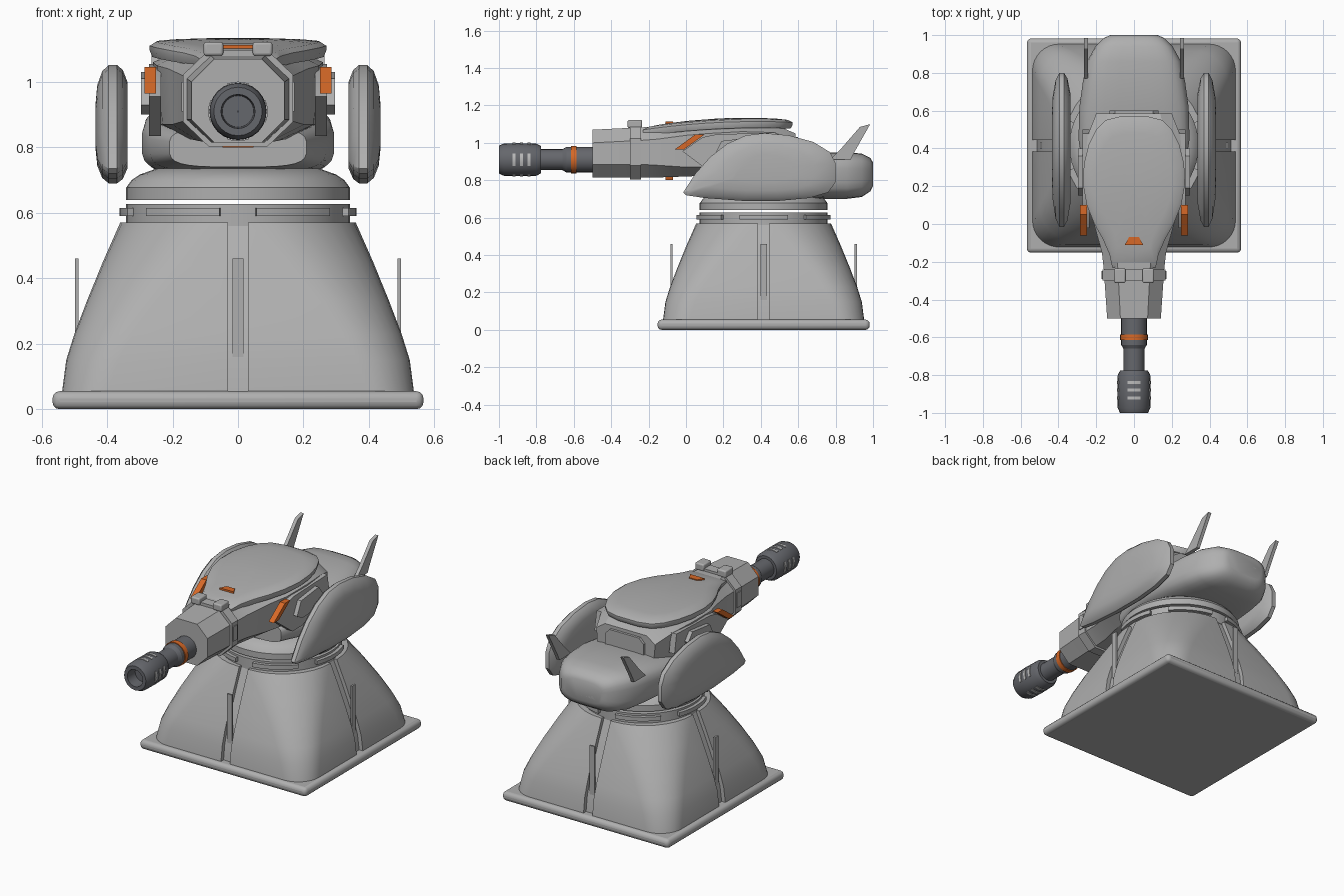
import bpy, bmesh, math
from mathutils import Vector

if "Cube" in bpy.data.objects:
    bpy.data.objects.remove(bpy.data.objects["Cube"])

CY = 0.415      # centre of the base and turntable along y
BZ = 0.91       # height of the barrel axis


def material(name, rgb):
    m = bpy.data.materials.new(name)
    m.diffuse_color = (*rgb, 1)
    m.use_nodes = True
    m.node_tree.nodes["Principled BSDF"].inputs["Base Color"].default_value = m.diffuse_color
    return m


GREY = material("light grey", (0.43, 0.43, 0.43))
DARK = material("gunmetal", (0.13, 0.135, 0.15))
ORANGE = material("orange", (0.68, 0.14, 0.02))
PALE = material("pale slot grey", (0.5, 0.5, 0.5))


def finish(name, bm, mat, angle=30):
    bmesh.ops.recalc_face_normals(bm, faces=bm.faces)
    me = bpy.data.meshes.new(name)
    bm.to_mesh(me)
    bm.free()
    me.materials.append(mat)
    me.shade_smooth()
    me.set_sharp_from_angle(angle=math.radians(angle))
    ob = bpy.data.objects.new(name, me)
    bpy.context.collection.objects.link(ob)
    return ob


def loft(name, rings, mat, angle=30, closed=False):
    """Skin equal-length rings; cap the ends, or join last to first."""
    bm = bmesh.new()
    vs = [[bm.verts.new(p) for p in r] for r in rings]
    n = len(vs[0])
    pairs = list(zip(vs, vs[1:])) + ([(vs[-1], vs[0])] if closed else [])
    for a, b in pairs:
        for i in range(n):
            j = (i + 1) % n
            bm.faces.new((a[i], a[j], b[j], b[i]))
    if not closed:
        bm.faces.new(vs[0])
        bm.faces.new(vs[-1])
    return finish(name, bm, mat, angle)


def box(name, lo, hi, mat, bevel=0.0):
    rings = [[(lo[0], lo[1], z), (hi[0], lo[1], z), (hi[0], hi[1], z), (lo[0], hi[1], z)]
             for z in (lo[2], hi[2])]
    ob = loft(name, rings, mat)
    if bevel:
        b = ob.modifiers.new("bevel", 'BEVEL')
        b.width, b.segments = bevel, 3
    return ob


def plate(name, pts, x0, x1, mat):
    """Side-view (y, z) outline extruded along x, on both sides."""
    for s, side in ((1, "right"), (-1, "left")):
        loft(f"{name}_{side}", [[(s * x, y, z) for y, z in pts] for x in (x0, x1)], mat)


def upright(r, a, t):       # polar around the turntable axis
    return (r * math.sin(a), CY - r * math.cos(a), t)


def lengthwise(r, a, t):    # polar around the barrel axis
    return (r * math.sin(a), t, BZ + r * math.cos(a))


def lathe(name, prof, polar, mat, n=48, closed=False):
    rings = [[polar(r, 2 * math.pi * i / n, t) for i in range(n)] for r, t in prof]
    return loft(name, rings, mat, 30, closed)


def arc_block(name, polar, r0, r1, t0, t1, mid, half, mat, n=8):
    angs = [math.radians(mid - half + 2 * half * i / n) for i in range(n + 1)]
    rings = [[polar(r0, a, t0), polar(r1, a, t0), polar(r1, a, t1), polar(r0, a, t1)] for a in angs]
    loft(name, rings, mat)


# ---- base plate
box("base_plate", (-0.567, CY - 0.567, 0), (0.567, CY + 0.567, 0.055), GREY, 0.022)

# ---- flared skirt: four corner panels over a recessed core
LEVELS = [(0.05, 0.538, 0.14), (0.15, 0.525, 0.16), (0.23, 0.50, 0.18),
          (0.33, 0.462, 0.21), (0.45, 0.413, 0.26), (0.57, 0.36, 0.32)]


def quarter(h, r, gap, n=8):
    arc = [(h - r + r * math.sin(math.pi / 2 * i / n), h - r + r * math.cos(math.pi / 2 * i / n))
           for i in range(n + 1)]
    return [(gap, h)] + arc + [(h, gap)]


for k in range(4):
    c, s = round(math.cos(k * math.pi / 2)), round(math.sin(k * math.pi / 2))
    turn = lambda p, z: (c * p[0] - s * p[1], CY + s * p[0] + c * p[1], z)
    rings = []
    for z, h, r in LEVELS:
        loop = quarter(h, r, 0.03) + quarter(h - 0.04, r - 0.04, 0.03)[::-1]
        rings.append([turn(p, z) for p in loop])
    loft(f"skirt_panel_{k}", rings, GREY)
    # upright rib standing in each groove
    rib = [turn(p, z) for z in (0.16, 0.46)
           for p in ((-0.017, 0.487), (0.017, 0.487), (0.017, 0.498), (-0.017, 0.498))]
    loft(f"groove_rib_{k}", [rib[:4], rib[4:]], GREY)

core = []
for z, h, r in LEVELS:
    ring = []
    for k in range(4):
        c, s = round(math.cos(k * math.pi / 2)), round(math.sin(k * math.pi / 2))
        for x, y in quarter(h - 0.025, r - 0.025, 0.025)[::-1]:
            ring.append((c * x - s * y, CY + s * x + c * y, z))
    core.append(ring)
loft("skirt_core", core, GREY)

# ---- collar with raised segments, and the floating turntable
lathe("collar", [(0.342, 0.56), (0.342, 0.627)], upright, GREY)
for k in range(6):
    arc_block(f"collar_segment_{k}", upright, 0.33, 0.362, 0.59, 0.615, 30 + 60 * k, 21, GREY)
lathe("turntable", [(0.342, 0.64), (0.342, 0.677), (0.325, 0.70), (0.30, 0.717), (0.25, 0.735)],
      upright, GREY)


# ---- rear pod: rounded-box sections along y
def soft_ring(y, w, zb, zt, n=28, e=0.55):
    out = []
    for i in range(n):
        a = 2 * math.pi * (i + 0.5) / n
        c, s = math.cos(a), math.sin(a)
        out.append((w * math.copysign(abs(c) ** e, c), y,
                    (zb + zt) / 2 + (zt - zb) / 2 * math.copysign(abs(s) ** e, s)))
    return out


POD = [(0.12, 0.21, 0.74, 0.86), (0.28, 0.27, 0.725, 0.88), (0.45, 0.295, 0.715, 0.91),
       (0.62, 0.29, 0.705, 0.94), (0.75, 0.272, 0.70, 0.95), (0.86, 0.25, 0.70, 0.95),
       (0.94, 0.205, 0.71, 0.943), (0.985, 0.16, 0.74, 0.92), (1.0, 0.125, 0.77, 0.895)]
loft("rear_pod", [soft_ring(*p) for p in POD], GREY, 40)
box("rear_slot_plate", (-0.08, 0.985, 0.80), (0.08, 1.0, 0.85), GREY)
plate("tail_fin", [(0.77, 0.91), (0.88, 0.91), (0.90, 0.95), (0.985, 1.10), (0.93, 1.085), (0.83, 0.97)],
      0.243, 0.265, GREY)


# ---- gun housing: eight-sided sections along y
def octagon(y, w, zb, zt, cx, cz, f):
    half = [(w * f - cx, zb), (w * f, zb + cz), (w, zt - cz), (w - cx, zt)]
    return [(x, y, z) for x, z in half] + [(-x, y, z) for x, z in half[::-1]]


BODY = [(-0.50, 0.142, 0.815, 1.07, 0.07, 0.07, 1), (-0.24, 0.16, 0.815, 1.083, 0.075, 0.07, 1),
        (-0.15, 0.17, 0.815, 1.085, 0.075, 0.065, 0.98), (0.0, 0.212, 0.82, 1.09, 0.08, 0.05, 0.95),
        (0.12, 0.248, 0.825, 1.095, 0.085, 0.045, 0.93), (0.30, 0.26, 0.83, 1.10, 0.085, 0.04, 0.92),
        (0.47, 0.245, 0.84, 1.10, 0.085, 0.045, 0.92), (0.585, 0.20, 0.86, 1.05, 0.06, 0.04, 0.95)]
loft("gun_housing", [octagon(*b) for b in BODY], GREY, 25)
loft("rear_panel", [[(x, y, z) for x, z in ((-0.13, 0.93), (0.13, 0.93), (0.13, 1.0), (0.10, 1.03),
                                            (-0.10, 1.03), (-0.13, 1.0))] for y in (0.57, 0.60)], GREY)

# ---- smooth top cover
OUT = [(0.115, -0.23), (0.13, -0.16), (0.165, -0.08), (0.21, 0.0), (0.25, 0.10), (0.27, 0.21),
       (0.265, 0.32), (0.24, 0.42), (0.20, 0.50), (0.15, 0.55), (0.07, 0.57)]
rings = []
for k, dz in ((0.97, -0.05), (1, -0.03), (1, -0.016), (0.93, -0.004), (0.75, 0.001), (0.45, 0.004), (0.1, 0.005)):
    pts = OUT + [(-x, y) for x, y in OUT[::-1]]
    rings.append([(x * k, 0.2 + (y - 0.2) * k, 1.13 - 0.12 * (0.2 + (y - 0.2) * k - 0.38) ** 2 + dz)
                  for x, y in pts])
loft("top_cover", rings, GREY, 40)

# ---- clamp band around the nose of the housing
loft("clamp_band", [octagon(y, 0.168, 0.803, 1.097, 0.078, 0.075, 1) for y in (-0.30, -0.24)], GREY)
for s in (-1, 1):
    x = 0.075 * s
    box("clamp_top_clip", (x - 0.03, -0.312, 1.08), (x + 0.03, -0.235, 1.122), GREY, 0.008)
    box("clamp_side_clip", (0.165 * s - 0.008, -0.29, 0.91), (0.165 * s + 0.008, -0.25, 1.0), GREY)

# ---- orange markers above and below the housing
for name, z0, z1 in (("top_marker", 1.09, 1.113), ("bottom_marker", 0.80, 0.82)):
    loft(name, [[(-0.048, -0.11, z), (0.048, -0.11, z), (0.027, -0.07, z), (-0.027, -0.07, z)]
                for z in (z0, z1)], ORANGE)

# ---- side rails, their caps and the orange side strips
plate("side_rail", [(-0.02, 0.955), (0.09, 1.03), (0.16, 1.045), (0.48, 1.055), (0.50, 0.94),
                    (0.24, 0.835), (0.14, 0.835)], 0.235, 0.272, GREY)
plate("rail_cap", [(0.15, 0.93), (0.19, 1.01), (0.36, 1.03), (0.40, 0.98), (0.36, 0.91), (0.20, 0.90)],
      0.27, 0.297, GREY)
plate("side_strip", [(-0.06, 0.965), (-0.01, 0.965), (0.10, 1.045), (0.05, 1.045)], 0.25, 0.285, ORANGE)

# ---- lens-shaped side shields
SHIELD = [(-0.015, 0.735), (0.05, 0.835), (0.13, 0.925), (0.22, 0.995), (0.32, 1.04), (0.42, 1.052),
          (0.55, 1.04), (0.68, 1.005), (0.77, 0.95), (0.80, 0.89), (0.80, 0.79), (0.76, 0.735),
          (0.66, 0.705), (0.50, 0.69), (0.30, 0.69), (0.10, 0.705), (0.0, 0.72)]
for s, side in ((1, "right"), (-1, "left")):
    rings = []
    for x, k in ((0.337, 0.72), (0.352, 0.92), (0.37, 1), (0.395, 1), (0.415, 0.9), (0.43, 0.68), (0.435, 0.4)):
        rings.append([(s * x, 0.42 + (y - 0.42) * k, 0.86 + (z - 0.86) * k) for y, z in SHIELD])
    loft(f"side_shield_{side}", rings, GREY, 35)

# ---- barrel, orange ring, hollow muzzle and its slots
lathe("barrel", [(0.068, -0.48), (0.068, -0.64), (0.056, -0.66), (0.056, -0.80)], lengthwise, DARK, 24)
lathe("barrel_ring", [(0.06, -0.585), (0.073, -0.585), (0.073, -0.615), (0.06, -0.615)],
      lengthwise, ORANGE, 24, True)
lathe("muzzle", [(0.03, -0.775), (0.073, -0.775), (0.086, -0.80), (0.088, -0.90), (0.086, -0.975),
                 (0.074, -1.0), (0.052, -1.0), (0.048, -0.93), (0.002, -0.93), (0.002, -0.80)],
      lengthwise, DARK, 24, True)
for k in range(4):
    for i, y in enumerate((-0.84, -0.88, -0.92)):
        arc_block(f"muzzle_slot_{k}_{i}", lengthwise, 0.084, 0.091, y - 0.008, y + 0.008, 90 * k, 22, PALE, 4)
